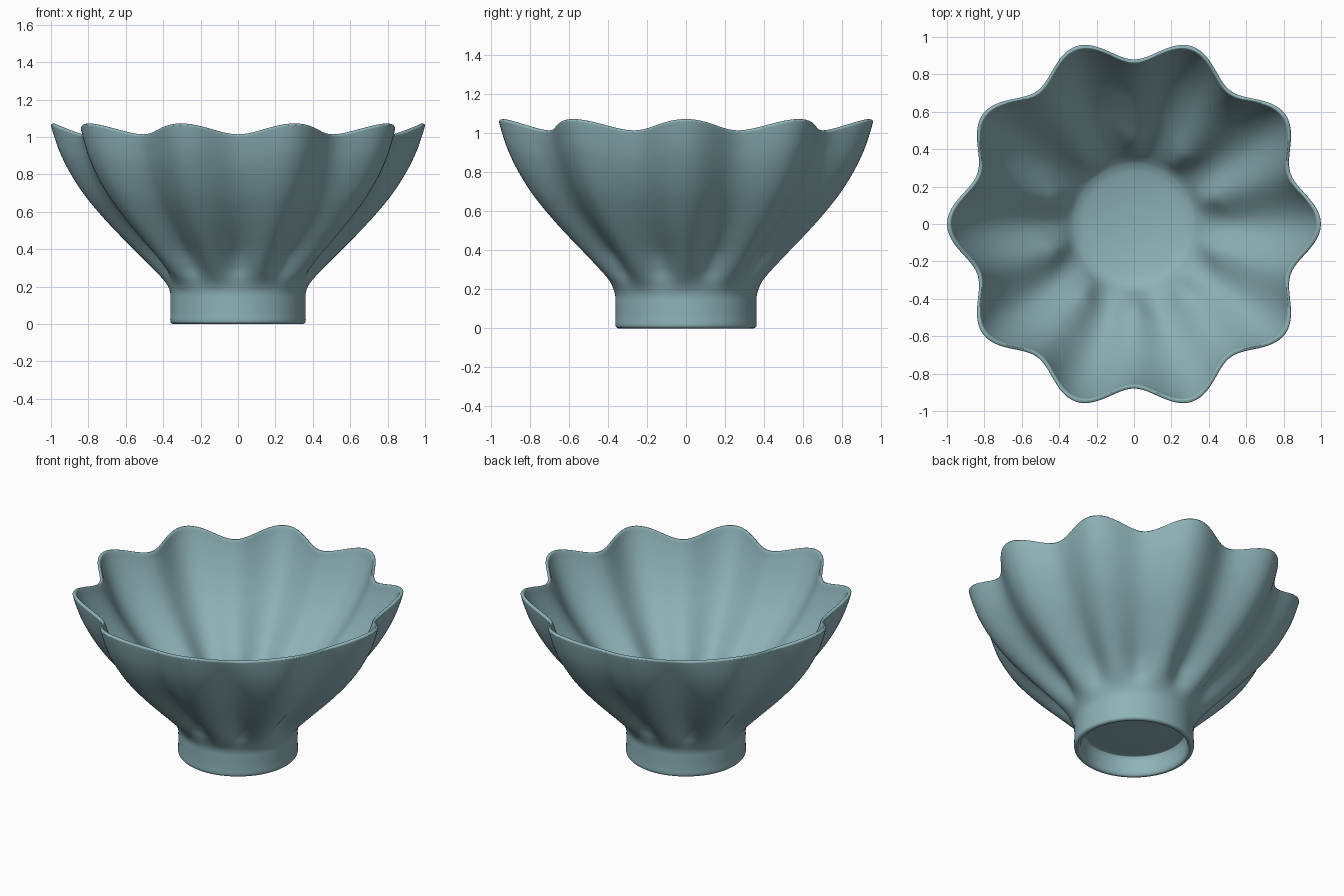
import bpy, bmesh, math
from mathutils import Vector

if "Cube" in bpy.data.objects:
    bpy.data.objects.remove(bpy.data.objects["Cube"])

LOBES, SEGS, SUB = 10, 240, 5

# profile (radius, height) taken through a petal crest, from under the foot, over the rim, to the inside floor
profile = [
    (0.0, 0.12), (0.15, 0.12), (0.29, 0.125), (0.313, 0.115), (0.320, 0.08), (0.323, 0.025),
    (0.331, 0.005), (0.342, 0.0), (0.355, 0.004), (0.362, 0.018), (0.361, 0.06),
    (0.361, 0.12), (0.363, 0.17), (0.380, 0.21), (0.415, 0.255), (0.485, 0.327), (0.57, 0.412),
    (0.66, 0.503), (0.75, 0.602), (0.83, 0.702), (0.90, 0.812), (0.95, 0.912),
    (0.982, 1.0), (0.998, 1.055), (0.998, 1.066), (0.990, 1.071), (0.977, 1.066),
    (0.957, 1.01), (0.918, 0.92), (0.868, 0.825), (0.80, 0.72), (0.72, 0.62),
    (0.63, 0.522), (0.54, 0.432), (0.455, 0.347), (0.395, 0.285), (0.35, 0.238),
    (0.315, 0.212), (0.26, 0.193), (0.13, 0.172), (0.0, 0.165),
]


def smooth_curve(pts):
    """Catmull-Rom curve through the points."""
    out = []
    for i in range(len(pts) - 1):
        p0, p1, p2, p3 = (Vector(pts[min(max(i + k, 0), len(pts) - 1)]) for k in (-1, 0, 1, 2))
        for s in range(SUB):
            t = s / SUB
            out.append(0.5 * (2 * p1 + (p2 - p0) * t + (2 * p0 - 5 * p1 + 4 * p2 - p3) * t * t
                              + (3 * p1 - p0 - 3 * p2 + p3) * t ** 3))
    return out + [Vector(pts[-1])]


def ramp(z, a, b):
    t = min(max((z - a) / (b - a), 0), 1)
    return t * t * (3 - 2 * t)


# fluted bowl with foot ring, lathed in one piece
bm = bmesh.new()
rings = []
for r, z in smooth_curve(profile)[1:-1]:
    depth = 0.12 * ramp(r, 0.30, 0.56) * (0.35 + 0.65 * min(r, 1)) * ramp(z, 0.16, 0.3)
    dip = 0.058 * ramp(z, 0.3, 1.06)
    ring = []
    for i in range(SEGS):
        a = 2 * math.pi * i / SEGS
        k = (1 - math.cos(LOBES * a)) / 2
        rad = r - depth * k
        ring.append(bm.verts.new((rad * math.cos(a), rad * math.sin(a), z - dip * k)))
    rings.append(ring)
for lo, hi in zip(rings, rings[1:]):
    for i in range(SEGS):
        j = (i + 1) % SEGS
        bm.faces.new((lo[i], lo[j], hi[j], hi[i]))
# centres of underside and floor
for ring, z in ((rings[0], 0.12), (rings[-1], 0.165)):
    c = bm.verts.new((0, 0, z))
    for i in range(SEGS):
        bm.faces.new((c, ring[i], ring[(i + 1) % SEGS]))
bmesh.ops.recalc_face_normals(bm, faces=bm.faces[:])
mesh = bpy.data.meshes.new("fluted_bowl")
bm.to_mesh(mesh)
bm.free()
for p in mesh.polygons:
    p.use_smooth = True

glaze = bpy.data.materials.new("teal_glaze")
glaze.diffuse_color = (0.27, 0.45, 0.48, 1)
glaze.use_nodes = True
glaze.node_tree.nodes["Principled BSDF"].inputs["Base Color"].default_value = glaze.diffuse_color
mesh.materials.append(glaze)
bowl = bpy.data.objects.new("fluted_bowl", mesh)
bpy.context.collection.objects.link(bowl)
